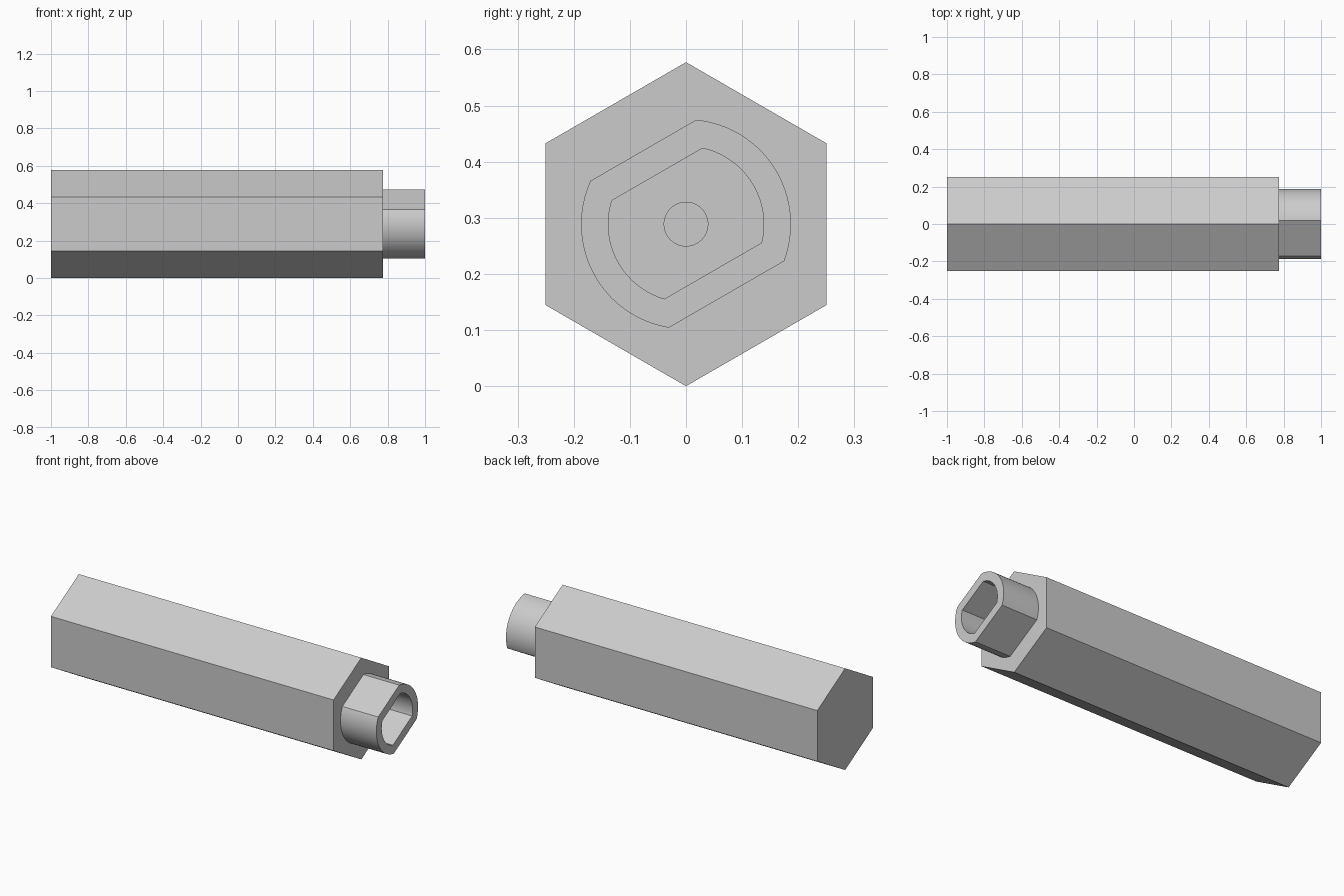
import bpy, bmesh
from math import cos, sin, pi, acos, radians, sqrt

default = bpy.data.objects.get("Cube")
if default:
    bpy.data.objects.remove(default, do_unlink=True)

RADIUS = 0.5 / sqrt(3)      # hexagon corner radius
SHOULDER = 0.775            # where the bar ends and the collar begins
FLAT_DIR = radians(120)     # direction the upper flat faces

grey = bpy.data.materials.new("light_grey")
grey.use_nodes = True
colour = (0.6, 0.6, 0.6, 1)
grey.diffuse_color = colour
grey.node_tree.nodes["Principled BSDF"].inputs["Base Color"].default_value = colour


def circle(radius, count, start=0.0):
    return [(radius * cos(start + 2 * pi * i / count),
             radius * sin(start + 2 * pi * i / count)) for i in range(count)]


def flatted_circle(radius, upper, lower, steps=32):
    """Circle cut by two parallel flats at the given distances from the centre."""
    a, b = acos(upper / radius), acos(lower / radius)
    points = []
    for first, last in ((a, pi - b), (pi + b, 2 * pi - a)):
        for i in range(steps + 1):
            t = FLAT_DIR + first + (last - first) * i / steps
            points.append((radius * cos(t), radius * sin(t)))
    return points


def loft(name, sections, closed_loop=False):
    """Join (x, outline) sections; cap both ends unless they form a loop."""
    bm = bmesh.new()
    rings = [[bm.verts.new((x, y, z + RADIUS)) for y, z in outline]
             for x, outline in sections]
    pairs = list(zip(rings, rings[1:]))
    if closed_loop:
        pairs.append((rings[-1], rings[0]))
    else:
        bm.faces.new(rings[0])
        bm.faces.new(rings[-1])
    for r, s in pairs:
        for i in range(len(r)):
            j = (i + 1) % len(r)
            bm.faces.new((r[i], r[j], s[j], s[i]))
    bmesh.ops.recalc_face_normals(bm, faces=bm.faces)
    mesh = bpy.data.meshes.new(name)
    bm.to_mesh(mesh)
    bm.free()
    mesh.materials.append(grey)
    obj = bpy.data.objects.new(name, mesh)
    bpy.context.collection.objects.link(obj)
    return obj


def smooth(obj):
    bpy.ops.object.select_all(action="DESELECT")
    obj.select_set(True)
    bpy.context.view_layer.objects.active = obj
    bpy.ops.object.shade_smooth_by_angle(angle=radians(20))


# Hexagonal bar with a corner at the top
hexagon = circle(RADIUS, 6, pi / 2)
bar = loft("hex_bar", [(-1, hexagon), (SHOULDER, hexagon)])

# Small blind hole in the bar end, at the bottom of the socket
bore = circle(0.039, 48)
cutter = loft("bore_cutter", [(SHOULDER - 0.25, bore), (SHOULDER + 0.1, bore)])
cutter.hide_render = True
cutter.display_type = "WIRE"
cut = bar.modifiers.new("bore", "BOOLEAN")
cut.operation = "DIFFERENCE"
cut.solver = "EXACT"
cut.object = cutter
cutter.hide_set(True)

# Hollow collar with two flats outside and inside
outer = flatted_circle(0.187, 0.152, 0.1445)
inner = flatted_circle(0.1385, 0.1025, 0.096)
collar = loft("socket_collar", [(SHOULDER, outer), (1, outer),
                                (1, inner), (SHOULDER, inner)], closed_loop=True)
smooth(collar)
